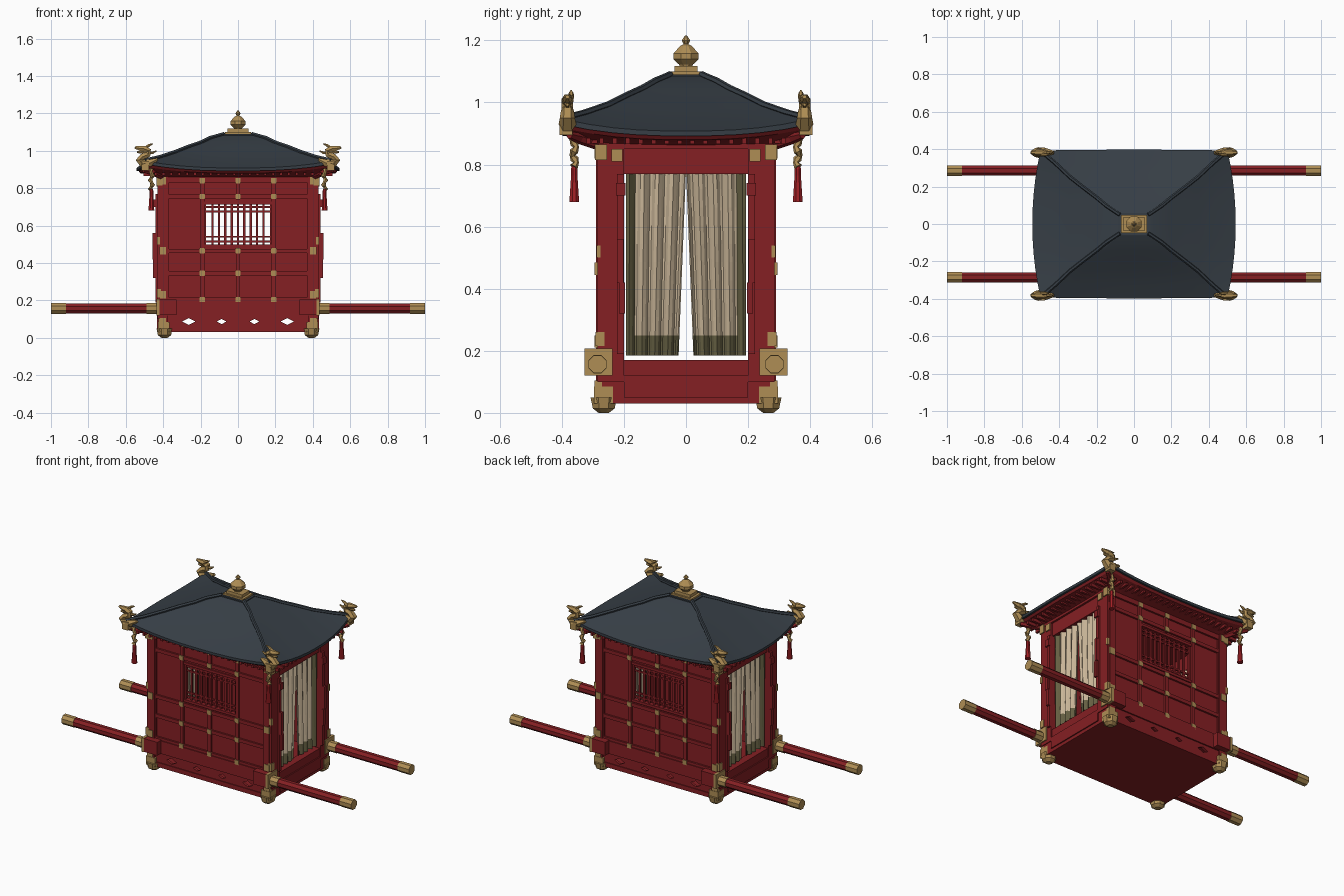
import bpy, bmesh, math
from mathutils import Vector, Matrix

if "Cube" in bpy.data.objects:
    bpy.data.objects.remove(bpy.data.objects["Cube"])


def material(name, rgb):
    m = bpy.data.materials.new(name)
    m.diffuse_color = (*rgb, 1)
    m.use_nodes = True
    m.node_tree.nodes["Principled BSDF"].inputs["Base Color"].default_value = m.diffuse_color
    return m


RED = material("lacquer red", (0.235, 0.014, 0.017))
BRIGHT = material("tassel red", (0.36, 0.014, 0.018))
SLATE = material("roof slate", (0.037, 0.048, 0.060))
GOLD = material("brass gold", (0.43, 0.27, 0.09))
CREAM = material("curtain cream", (0.58, 0.46, 0.31))
OLIVE = material("curtain olive", (0.13, 0.115, 0.055))


def finish(name, bm, mats, mirror="xy", thick=0):
    """Turn a bmesh into an object; parts are built in +x/-y and mirrored."""
    bmesh.ops.recalc_face_normals(bm, faces=bm.faces)
    me = bpy.data.meshes.new(name)
    bm.to_mesh(me)
    bm.free()
    for m in mats:
        me.materials.append(m)
    ob = bpy.data.objects.new(name, me)
    bpy.context.collection.objects.link(ob)
    if thick:
        s = ob.modifiers.new("Thickness", "SOLIDIFY")
        s.thickness, s.offset = thick, 0
    if mirror:
        mod = ob.modifiers.new("Mirror", "MIRROR")
        mod.use_axis = ("x" in mirror, "y" in mirror, False)
        mod.use_mirror_merge = False
    return ob


def box(bm, x0, x1, y0, y1, z0, z1):
    mid = Vector((x0 + x1, y0 + y1, z0 + z1)) / 2
    size = Matrix.Diagonal((x1 - x0, y1 - y0, z1 - z0, 1))
    bmesh.ops.create_cube(bm, size=1, matrix=Matrix.Translation(mid) @ size)


def boxes(name, mat, items, mirror="xy"):
    bm = bmesh.new()
    for b in items:
        box(bm, *b)
    return finish(name, bm, [mat], mirror)


def loft(bm, rings, cap=True):
    rows = [[bm.verts.new(p) for p in r] for r in rings]
    n = len(rows[0])
    for a, b in zip(rows, rows[1:]):
        for i in range(n):
            bm.faces.new((a[i], a[(i + 1) % n], b[(i + 1) % n], b[i]))
    if cap:
        bm.faces.new(rows[0])
        bm.faces.new(rows[-1])


def tube(bm, pts, radii, sides=8, flat=1.0):
    pts = [Vector(p) for p in pts]
    rings = []
    for i, p in enumerate(pts):
        t = (pts[min(i + 1, len(pts) - 1)] - pts[max(i - 1, 0)]).normalized()
        u = t.cross(Vector((0, 1, 0))).normalized()
        v = t.cross(u)
        ang = [math.tau * (k + .5) / sides for k in range(sides)]
        rings.append([p + radii[i] * (u * math.cos(a) + v * flat * math.sin(a)) for a in ang])
    loft(bm, rings)


def tubes(name, mat, items, mirror="xy"):
    bm = bmesh.new()
    for t in items:
        tube(bm, *t)
    return finish(name, bm, [mat], mirror)


# Base: bottom plate, floor, end sills, long upper rails
boxes("base_floor", RED, [(-.40, .40, -.275, .275, .03, .045),
                          (-.40, .40, -.27, .27, .125, .14)], "")
boxes("end_sill", RED, [(.375, .425, -.27, .27, .03, .17),
                        (.42, .432, -.20, .20, .05, .12)], "x")
boxes("long_rail", RED, [(-.42, .42, -.288, -.25, .12, .20),
                         (-.42, .42, -.285, -.26, .03, .058)], "y")

# Pierced skirt with diamond openings
bm = bmesh.new()
for cx, w, h in ((.0875, .026, .014), (.2625, .036, .018)):
    o = [(cx - .0875, .05), (cx + .0875, .05), (cx + .0875, .125), (cx - .0875, .125)]
    d = [(cx, .087 - h), (cx + w, .087), (cx, .087 + h), (cx - w, .087)]
    o, d = ([bm.verts.new((x, -.272, z)) for x, z in q] for q in (o, d))
    for i in range(4):
        j = (i + 1) % 4
        bm.faces.new((o[i], o[j], d[i]))
        bm.faces.new((o[j], d[j], d[i]))
finish("pierced_skirt", bm, [RED], thick=.016)
boxes("skirt_end", RED, [(.35, .41, -.28, -.25, .05, .125)])

# Long walls around the window opening
boxes("side_wall", RED, [(-.39, -.17, -.272, -.252, .18, .87), (.17, .39, -.272, -.252, .18, .87),
                         (-.17, .17, -.272, -.252, .18, .49), (-.17, .17, -.272, -.252, .72, .87)], "y")
boxes("wall_beams", RED, [(-.40, .40, -.283, -.26, z - h, z + h)
                          for z, h in ((.85, .02), (.755, .011), (.465, .011), (.345, .011), (.205, .011))], "y")
boxes("wall_posts", RED, [(.18, .202, -.284, -.26, .19, .86), (.37, .385, -.282, -.26, .19, .86)])
boxes("middle_posts", RED, [(-.011, .011, -.284, -.26, .19, .48), (-.011, .011, -.284, -.26, .74, .86)], "y")

# Window lattice
bars = [(x - .006, x + .006, -.268, -.256, .49, .72) for x in [i * .034 - .136 for i in range(9)]]
bars += [(-.17, .17, -.266, -.258, z - .005, z + .005) for z in (.515, .54, .675, .70)]
bars += [(-.18, .18, -.28, -.25, z - .008, z + .008) for z in (.49, .722)]
boxes("window_lattice", RED, bars, "y")

# Corner pillars, end frames and carved jambs
boxes("corner_pillar", RED, [(.375, .418, -.29, -.245, .05, .88), (.385, .43, -.285, -.20, .10, .88)])
boxes("end_header", RED, [(.385, .42, -.21, .21, .77, .87), (.39, .432, -.27, .27, .85, .88)], "x")
boxes("carved_jamb", RED, [(.43, .442, -.222, -.200, .19, .77), (.44, .454, -.216, -.196, .32, .42),
                           (.44, .456, -.222, -.202, .42, .56), (.44, .452, -.226, -.195, .70, .74)])

# Gold fittings at beam crossings, corners and end frames
fit = [(x - .014, x + .014, -.288, -.28, z - .014, z + .014)
       for x in (.191,) for z in (.84, .755, .465, .345, .205)]
fit += [(.385, .42, -.294, -.28, z - .02, z + .02) for z in (.84, .465, .23)]
fit += [(.405, .437, -.293, -.255, .815, .865), (.428, .437, -.24, -.205, .81, .85),
        (.412, .434, -.291, -.262, .215, .26), (.412, .434, -.289, -.275, .50, .54)]
boxes("gold_fittings", GOLD, fit)
boxes("gold_middle_fittings", GOLD, [(-.014, .014, -.288, -.28, z - .014, z + .014)
                                     for z in (.84, .755, .465, .345, .205)], "y")

# Feet
boxes("foot_bracket", GOLD, [(.365, .428, -.296, -.235, .03, .085), (.385, .424, -.294, -.25, .08, .105)])
tubes("foot", GOLD, [([(.393, -.265, 0), (.393, -.265, .014), (.393, -.265, .05)], [.018, .038, .046], 8)])

# Carrying poles and their sockets
PY, PZ = -.285, .157
tubes("carrying_pole", RED, [([(.34, PY, PZ), (.95, PY, PZ)], [.029, .029])])
tubes("pole_gold", GOLD, [([(.92, PY, PZ), (1, PY, PZ)], [.031, .031]),
                          ([(.43, PY, PZ), (.49, PY, PZ)], [.032, .032])])
boxes("pole_socket", RED, [(.33, .42, -.325, -.24, .122, .205)])
boxes("socket_cap", GOLD, [(.42, .437, -.327, -.237, .12, .207)])

# Curtains: wavy sheets, olive along hem and outer edge
bm = bmesh.new()
NY, NZ = 20, 10
grid = []
for k in range(NZ + 1):
    z = [.185, .25][k] if k < 2 else .25 + (k - 1) * .53 / (NZ - 1)
    inner = .002 + .024 * (.78 - z) / .6
    row = []
    for j in range(NY + 1):
        y = .192 + (inner - .192) * j / NY
        row.append(bm.verts.new((.40 + .011 * math.sin(j * 1.25 + z), -y, z)))
    grid.append(row)
for k in range(NZ):
    for j in range(NY):
        f = bm.faces.new((grid[k][j], grid[k][j + 1], grid[k + 1][j + 1], grid[k + 1][j]))
        f.material_index = 1 if k == 0 or j < 3 else 0
finish("curtain", bm, [CREAM, OLIVE], thick=.005)


# Roof: lofted rings with upswept corners and bowed ends
def ring(hx, hy, z, lift=0, bow=0, n=10):
    pts = []
    for side in range(4):
        for i in range(n):
            s = 2 * i / n - 1
            zz = z + lift * abs(s) ** 2.5
            b = bow * (1 - s * s)
            p = ((hx * s, -hy - b * .1), (hx + b, hy * s), (-hx * s, hy + b * .1), (-hx - b, -hy * s))[side]
            pts.append((*p, zz))
    return pts


ROOF = [(.075, .05, 1.088), (.10, .066, 1.08), (.15, .10, 1.066), (.20, .142, 1.042), (.27, .195, 1.012, .006, .004),
        (.34, .25, .978, .012, .012), (.42, .325, .940, .024, .028), (.50, .393, .908, .038, .044)]
bm = bmesh.new()
loft(bm, [ring(*r) for r in ROOF] + [ring(.50, .393, .892, .036, .044), ring(.47, .36, .893, .03, .04)])
roof = finish("roof", bm, [SLATE], "")
bpy.context.view_layer.objects.active = roof
roof.select_set(True)
bpy.ops.object.shade_smooth_by_angle(angle=math.radians(30))

# Hip ridges and crown plinth
hip = [(r[0], -r[1], r[2] + (r[3] if len(r) > 3 else 0) + .003) for r in ROOF]
tubes("hip_ridge", SLATE, [(hip, [.011] * len(hip), 6)])
boxes("roof_plinth", SLATE, [(-.085, .085, -.06, .06, 1.05, 1.09)], "")

# Red soffit and rafters
bm = bmesh.new()
loft(bm, [ring(.49, .382, .893, .034, .042), ring(.482, .372, .88, .032, .04),
          ring(.45, .33, .872, .012, .015), ring(.41, .28, .858)])
finish("soffit", bm, [RED], "")
boxes("front_rafters", RED, [(x - .007, x + .007, -.365, -.285, .868, .885)
                             for x in [.02 + i * .042 for i in range(11)]])
boxes("end_rafters", RED, [(.42, .505, -y - .007, -y + .007, .866, .885)
                           for y in [.02 + i * .042 for i in range(8)]])
tubes("corner_rafter", RED, [([(.40, -.27, .86), (.46, -.345, .885), (.505, -.375, .895)], [.018, .018, .012], 6)])

# Crown finial
boxes("finial_base", GOLD, [(-.07, .07, -.047, .047, 1.08, 1.1), (-.055, .055, -.037, .037, 1.1, 1.118)], "")
prof = [(.02, 1.112), (.024, 1.122), (.044, 1.14), (.044, 1.158), (.02, 1.182), (.008, 1.188), (.015, 1.2), (.004, 1.215)]
tubes("finial_bulb", GOLD, [([(0, 0, z) for _, z in prof], [r for r, _ in prof], 8)], "")


# Curling beast ornaments on the roof corners
def beast(path, radii, flat=1.0, y=-.382):
    return ([(x, y, z) for x, z in path], radii, 6, flat)


tubes("corner_beast", GOLD, [
    beast([(.43, .955), (.47, .935), (.51, .93), (.528, .95), (.51, .968), (.48, .98), (.478, 1.0), (.50, 1.01)],
          [.008, .022, .026, .022, .02, .017, .017, .018], 1.1),
    beast([(.49, 1.01), (.52, 1.012), (.552, 1.018)], [.018, .016, .007]),
    beast([(.495, 1.0), (.52, .992), (.54, .993)], [.012, .009, .005]),
    beast([(.495, 1.015), (.475, 1.03), (.455, 1.038)], [.01, .008, .003], 1.0, -.37),
    beast([(.485, .99), (.455, .99), (.435, 1.0)], [.01, .008, .003]),
])
boxes("eave_corner_cap", GOLD, [(.475, .515, -.408, -.365, .895, .945)])

# Hanging chains and tassels
TX, TY = .463, -.36
zs = [.905 - i * .0125 for i in range(10)]
tubes("tassel_chain", GOLD, [([(TX + .006 * math.sin(i * 1.6), TY + .006 * math.cos(i * 1.6), z)
                               for i, z in enumerate(zs)],
                              [.009 + .005 * (i % 2) for i in range(10)], 6)])
tubes("tassel", BRIGHT, [([(TX, TY, z) for z in (.80, .785, .765, .68)], [.006, .012, .011, .017], 8)])
